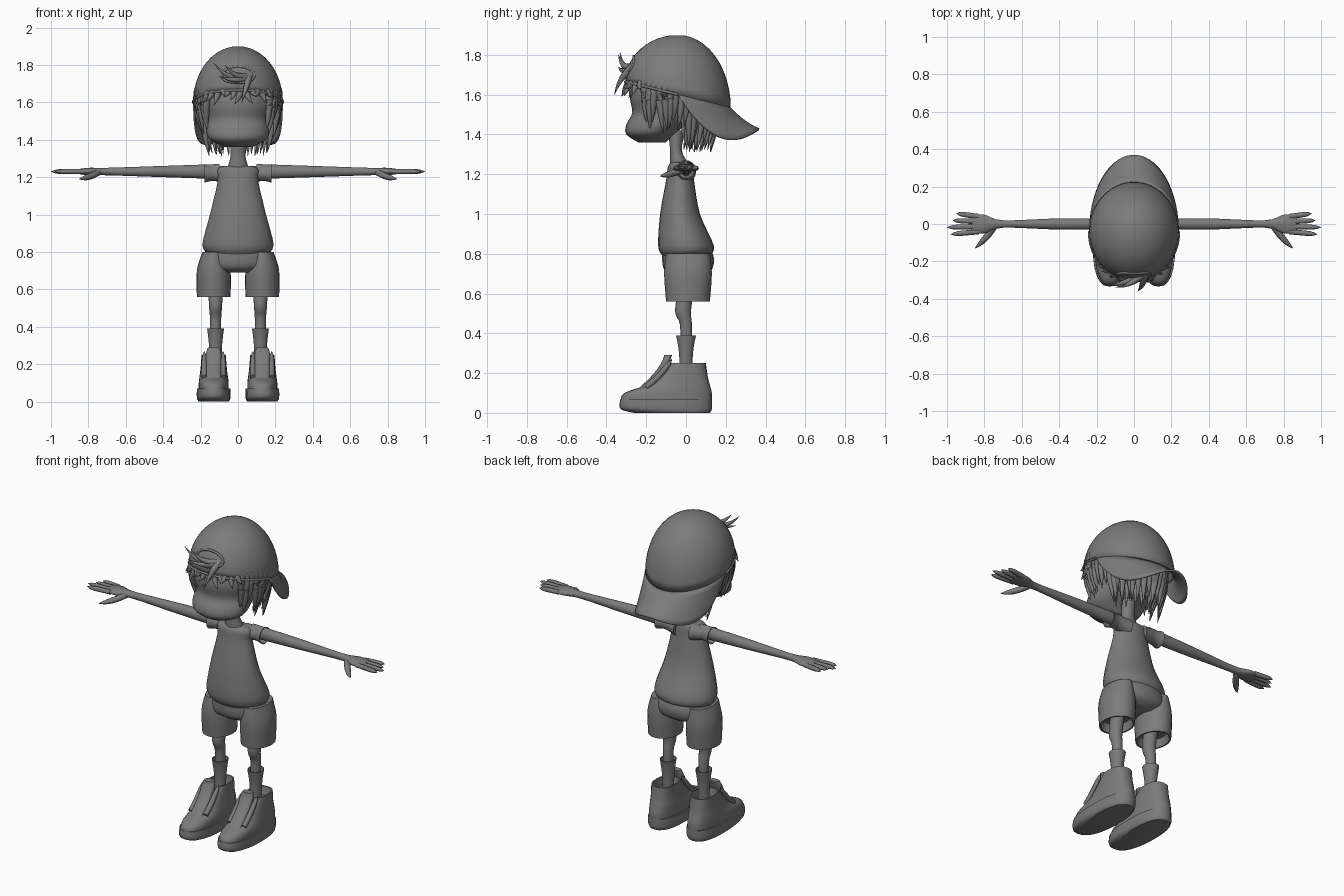
import bpy, bmesh, math, random
from math import sin, cos, pi
from mathutils import Vector

random.seed(4)
default_cube = bpy.data.objects.get("Cube")
if default_cube:
    bpy.data.objects.remove(default_cube)

grey = bpy.data.materials.new("plain grey")
grey.use_nodes = True
tone = (.2, .2, .2, 1)
grey.diffuse_color = tone
grey.node_tree.nodes["Principled BSDF"].inputs["Base Color"].default_value = tone


def finish(bm, name, mirror=False, thickness=0):
    """Turn a bmesh into a smooth shaded object, optionally mirrored or thickened."""
    bmesh.ops.recalc_face_normals(bm, faces=bm.faces)
    mesh = bpy.data.meshes.new(name)
    bm.to_mesh(mesh)
    bm.free()
    mesh.materials.append(grey)
    obj = bpy.data.objects.new(name, mesh)
    bpy.context.collection.objects.link(obj)
    if thickness:
        obj.modifiers.new("thickness", "SOLIDIFY").thickness = thickness
    if mirror:
        obj.modifiers.new("mirror", "MIRROR").use_mirror_merge = False
    bpy.ops.object.select_all(action="DESELECT")
    obj.select_set(True)
    bpy.context.view_layer.objects.active = obj
    bpy.ops.object.shade_smooth_by_angle(angle=math.radians(50))


def bridge(bm, loops, closed=True):
    for low, high in zip(loops, loops[1:]):
        count = len(low)
        for i in range(count if closed else count - 1):
            j = (i + 1) % count
            bm.faces.new((low[i], low[j], high[j], high[i]))


def cap_ends(bm, loops):
    bm.faces.new(loops[0])
    bm.faces.new(loops[-1])


def flowing(rows, steps=4):
    """Smooth spline through the key sections."""
    keys = [Vector(row if len(row) == 4 else (*row, row[1])) for row in rows]
    keys = [keys[0], *keys, keys[-1]]
    result = []
    for before, start, end, after in zip(keys, keys[1:], keys[2:], keys[3:]):
        for step in range(steps):
            t = step / steps
            leave, arrive = (end - before) / 2, (after - start) / 2
            bend = (end - start) * 3 - leave * 2 - arrive
            twist = (start - end) * 2 + leave + arrive
            result.append(start + leave * t + bend * t * t + twist * t ** 3)
    return result + [keys[-1]]


def loft(name, rows, middle=0, axis="z", opening=False, roundness=1, mirror=False):
    """Rows hold position on the axis, half width, centre and half depth (if not round)."""
    sections = flowing(rows)
    if opening:
        pos, half, centre, depth = sections[-1]
        inward = math.copysign(.05, sections[-2][0] - pos)
        for back, shrink in ((0, .9), (inward, .8)):
            sections.append((pos + back, half * shrink, centre, depth * shrink))
    bm = bmesh.new()
    loops = []
    for pos, half, centre, depth in sections:
        loop = []
        for i in range(24):
            c, s = cos(pi * i / 12), sin(pi * i / 12)
            u = middle + half * math.copysign(abs(c) ** roundness, c)
            v = centre + depth * math.copysign(abs(s) ** roundness, s)
            loop.append(bm.verts.new((u, v, pos) if axis == "z" else (pos, u, v)))
        loops.append(loop)
    bridge(bm, loops)
    cap_ends(bm, loops)
    finish(bm, name, mirror)


def add_strand(bm, root, bend, tip, radius, bluntness=2):
    """Curved strand: pointed for hair, blunt for fingers."""
    root, bend, tip = Vector(root), Vector(bend), Vector(tip)
    loops = []
    for step in range(9):
        t = step / 8
        spot = root.lerp(bend, t).lerp(bend.lerp(tip, t), t)
        turn = (bend - root).lerp(tip - bend, t).to_track_quat("Z", "Y")
        width = radius * max(1 - t ** bluntness, .05)
        ring = [Vector((cos(pi * i / 4), sin(pi * i / 4), 0)) * width for i in range(8)]
        loops.append([bm.verts.new(spot + turn @ offset) for offset in ring])
    bridge(bm, loops)
    cap_ends(bm, loops)


def piping(name, points, cyclic=False):
    curve = bpy.data.curves.new(name, "CURVE")
    curve.dimensions = "3D"
    curve.bevel_depth = .007
    curve.bevel_resolution = 2
    spline = curve.splines.new("POLY")
    spline.points.add(len(points) - 1)
    for target, point in zip(spline.points, points):
        target.co = (*point, 1)
    spline.use_cyclic_u = cyclic
    curve.materials.append(grey)
    bpy.context.collection.objects.link(bpy.data.objects.new(name, curve))


# Head and neck
loft("head", [(1.36, .07, -.17, .07), (1.4, .15, -.18, .12), (1.45, .17, -.15, .15),
              (1.51, .17, -.11, .16), (1.6, .2, -.08, .2), (1.75, .18, -.06, .17)])
loft("neck", [(1.2, .07, -.03, .05), (1.27, .05, -.04, .04), (1.32, .04, -.05, .03), (1.42, .04, -.05)])

# Shirt and sleeves
loft("shirt", [(1.26, .07, -.03, .04), (1.24, .11, -.03, .06), (1.17, .11, -.03, .07),
               (1, .15, -.03, .1), (.84, .19, 0, .14), (.79, .16, 0, .12)], opening=True)
loft("sleeves", [(.05, .05, 1.21), (.13, .04, 1.22), (.18, .05, 1.22)],
     axis="x", opening=True, mirror=True)

# Arms with palms, then fingers and thumbs
loft("arms", [(.1, .03, 1.23, .04), (.4, .03, 1.23), (.7, .02, 1.23), (.8, .05, 1.23, .02),
              (.87, .05, 1.23, .01)], axis="x", mirror=True)
bm = bmesh.new()
for i, reach in enumerate((.95, .97, 1, .98)):
    root, tip = Vector((.83, .04 - .027 * i, 1.23)), Vector((reach, .056 - .037 * i, 1.23))
    add_strand(bm, root, root.lerp(tip, .5), tip, .014, bluntness=8)
add_strand(bm, (.74, 0, 1.23), (.78, -.07, 1.2), (.85, -.13, 1.19), .018, bluntness=5)
finish(bm, "fingers", mirror=True)

# Shorts
loft("shorts_seat", [(.85, .16, 0, .11), (.78, .18, .01, .13), (.72, .18, .01, .12), (.69, .1, .01, .08)])
loft("shorts_legs", [(.8, .06, .01, .11), (.7, .09, .01, .12), (.56, .09, .01, .11)],
     middle=.13, opening=True, mirror=True)

# Legs and socks
loft("legs", [(.62, .04, 0), (.51, .035, -.015, .04), (.44, .03, 0), (.3, .03, 0)],
     middle=.12, mirror=True)
loft("socks", [(.15, .03, 0), (.3, .035, 0), (.39, .045, 0, .05)],
     middle=.12, opening=True, mirror=True)

# Shoes
loft("shoe_soles", [(0, .08, -.07, .19), (.02, .09, -.1, .23), (.07, .09, -.1, .23)],
     middle=.13, roundness=.8, mirror=True)
loft("shoe_uppers", [(.06, .08, -.1, .23), (.1, .08, -.09, .22), (.14, .075, -.04, .16),
                     (.18, .07, -.02, .13), (.25, .065, .01, .09)],
     middle=.13, roundness=.8, opening=True, mirror=True)
loft("tongues", [(.12, .04, -.21, .03), (.2, .04, -.13, .03), (.26, .04, -.1, .02), (.29, .03, -.09, .02)],
     middle=.13, roundness=.7, mirror=True)
bm = bmesh.new()
for edge in (.08, .18):
    add_strand(bm, (edge, -.2, .13), (edge, -.13, .18), (edge, -.07, .27), .015, bluntness=8)
finish(bm, "lace_flaps", mirror=True)


# Cap crown: a dome whose hem drops toward the back
def crown_point(angle, tilt=pi / 2):
    hem = 1.6 - .065 * sin(angle)
    spread = sin(tilt)
    return Vector((.24 * cos(angle) * spread, .265 * sin(angle) * spread - .04,
                   hem + (1.9 - hem) * cos(tilt)))


bm = bmesh.new()
loops = [[bm.verts.new(crown_point(pi * i / 24, pi * ring / 24)) for i in range(48)]
         for ring in range(1, 13)]
bridge(bm, loops)
bm.faces.new(loops[0])
finish(bm, "cap_crown", thickness=.01)


# Cap brim: sweeps down behind the neck, its sides lower than its tip
def brim_point(angle, t):
    s = sin(angle)
    edge = Vector((.24 * cos(angle), .41 * s - .04, 1.6 - .68 * s + .51 * s * s))
    sag = Vector((0, 0, .05 * t * (1 - t) * s))
    return crown_point(angle).lerp(edge, t) - sag


bm = bmesh.new()
bridge(bm, [[bm.verts.new(brim_point(pi * i / 36, ring / 6)) for i in range(37)]
            for ring in range(7)], closed=False)
bmesh.ops.remove_doubles(bm, verts=bm.verts, dist=.001)
finish(bm, "cap_brim", thickness=.01)

# Hem piping and the oval opening over the forehead
piping("cap_hem", [crown_point(pi + pi * i / 30) for i in range(31)])
piping("cap_opening", [crown_point(-pi / 2 + .4 * cos(pi * i / 12), 1.2 + .2 * sin(pi * i / 12))
                       for i in range(24)], cyclic=True)


# Hair: ragged fringe, shorter sides, long layers at the back
def around(degrees, size, z):
    angle = math.radians(degrees)
    return (.21 * size * sin(angle), -.055 - .225 * size * cos(angle), z)


def add_locks(bm, angles, size, flare, lowest, radius):
    for degrees in angles:
        z = lowest + random.uniform(0, .06)
        add_strand(bm, around(degrees, size, 1.67), around(degrees, size + .1, (z + 1.67) / 2),
                   around(degrees + random.uniform(-9, 9), size + flare, z), radius)


bm = bmesh.new()
add_locks(bm, range(-45, 46, 8), 1, .2, 1.58, .02)
for side in (-1, 1):
    add_locks(bm, range(side * 50, side * 108, side * 7), 1, -.08, 1.4, .025)
for size in (.9, .7):
    add_locks(bm, range(108, 253, 8), size, -.1, 1.31, .03)
finish(bm, "hair")

# Tuft poking through the cap opening
bm = bmesh.new()
for bend, tip in (((-.04, -.32, 1.7), (-.13, -.33, 1.81)), ((-.01, -.32, 1.72), (-.07, -.34, 1.8)),
                  ((0, -.32, 1.7), (-.1, -.34, 1.74)), ((.05, -.33, 1.7), (.02, -.36, 1.6))):
    add_strand(bm, (.06, -.26, 1.74), bend, tip, .02)
finish(bm, "hair_tuft")
